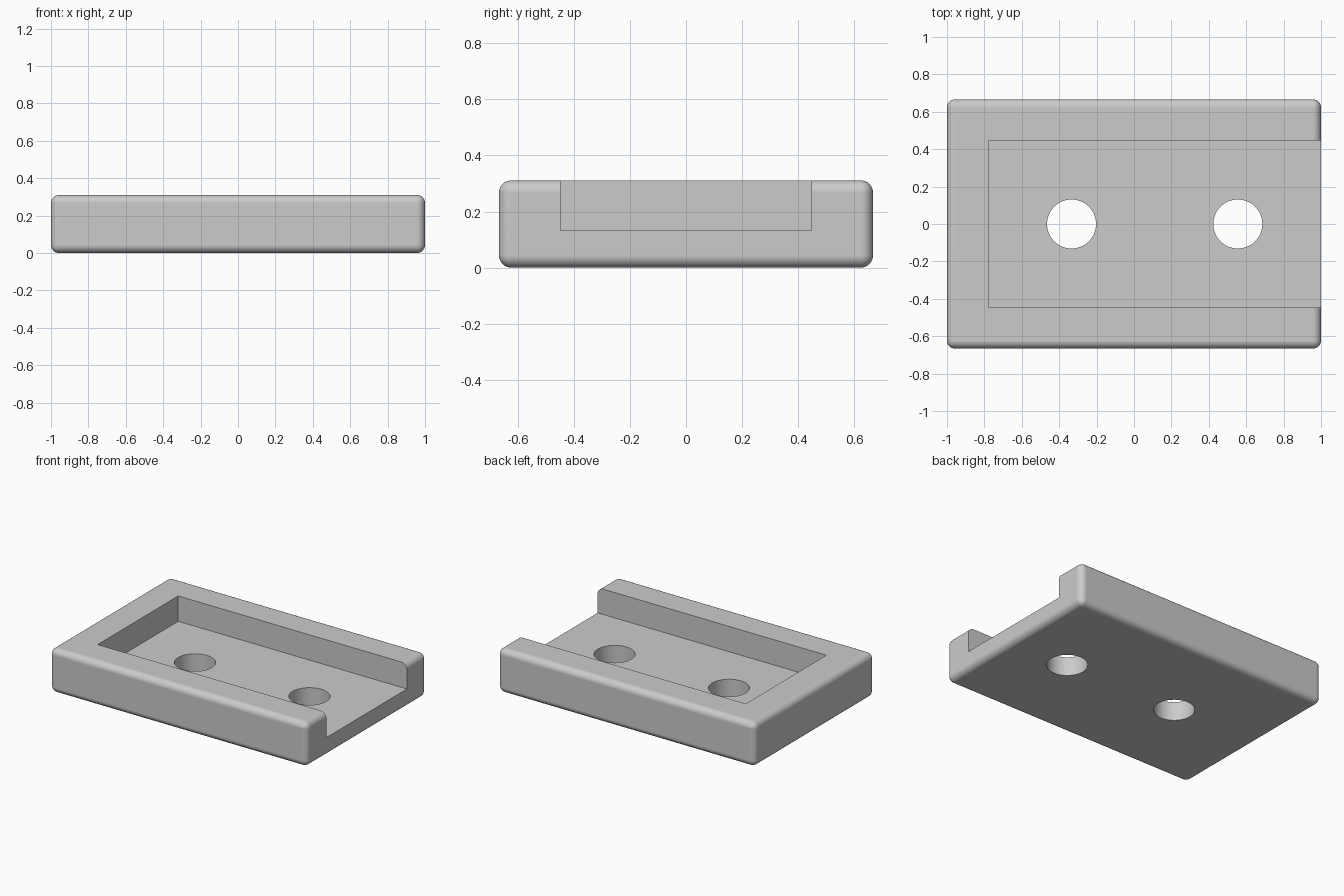
import bpy
import math

# Remove the default cube
default = bpy.data.objects.get("Cube")
if default:
    bpy.data.objects.remove(default, do_unlink=True)

LENGTH, WIDTH, HEIGHT = 2.0, 1.333, 0.311
ROUND = 0.044
FLOOR_Z = 0.133
POCKET_LEFT, POCKET_HALF = -0.778, 0.447
HOLE_RADIUS = 0.131

grey = bpy.data.materials.new("plain grey")
grey.use_nodes = True
colour = (0.6, 0.6, 0.6, 1)
grey.diffuse_color = colour
grey.node_tree.nodes["Principled BSDF"].inputs["Base Color"].default_value = colour


def box(name, low, high):
    """Box spanning two opposite corners."""
    centre = [(a + b) / 2 for a, b in zip(low, high)]
    bpy.ops.mesh.primitive_cube_add(size=1, location=centre)
    obj = bpy.context.object
    obj.name = name
    obj.scale = [b - a for a, b in zip(low, high)]
    bpy.ops.object.transform_apply(location=True, rotation=False, scale=True)
    obj.data.materials.append(grey)
    return obj


def apply(obj, modifier):
    bpy.context.view_layer.objects.active = obj
    bpy.ops.object.modifier_apply(modifier=modifier.name)


def cut(obj, cutter):
    """Subtract a cutter, then discard it."""
    cutter.hide_render = True
    mod = obj.modifiers.new("Cut", "BOOLEAN")
    mod.operation = "DIFFERENCE"
    mod.solver = "EXACT"
    mod.object = cutter
    apply(obj, mod)
    bpy.data.objects.remove(cutter, do_unlink=True)


# Rounded block
tray = box("tray_block", (-LENGTH / 2, -WIDTH / 2, 0), (LENGTH / 2, WIDTH / 2, HEIGHT))
bevel = tray.modifiers.new("Round", "BEVEL")
bevel.width = ROUND
bevel.segments = 8
bevel.limit_method = "NONE"
apply(tray, bevel)

# Pocket, open at the left end of the model
cut(tray, box("pocket_cutter", (POCKET_LEFT, -POCKET_HALF, FLOOR_Z),
              (LENGTH, POCKET_HALF, HEIGHT * 2)))

# Two through holes
for x in (-0.334, 0.555):
    bpy.ops.mesh.primitive_cylinder_add(vertices=64, radius=HOLE_RADIUS, depth=1,
                                        location=(x, 0, 0))
    hole = bpy.context.object
    hole.name = "hole_cutter"
    hole.data.materials.append(grey)
    cut(tray, hole)

# Smooth rounds with flat main faces and crisp pocket edges
bpy.ops.object.select_all(action="DESELECT")
tray.select_set(True)
bpy.context.view_layer.objects.active = tray
bpy.ops.object.shade_smooth_by_angle(angle=math.radians(30))
weighted = tray.modifiers.new("Flat faces", "WEIGHTED_NORMAL")
weighted.keep_sharp = True
